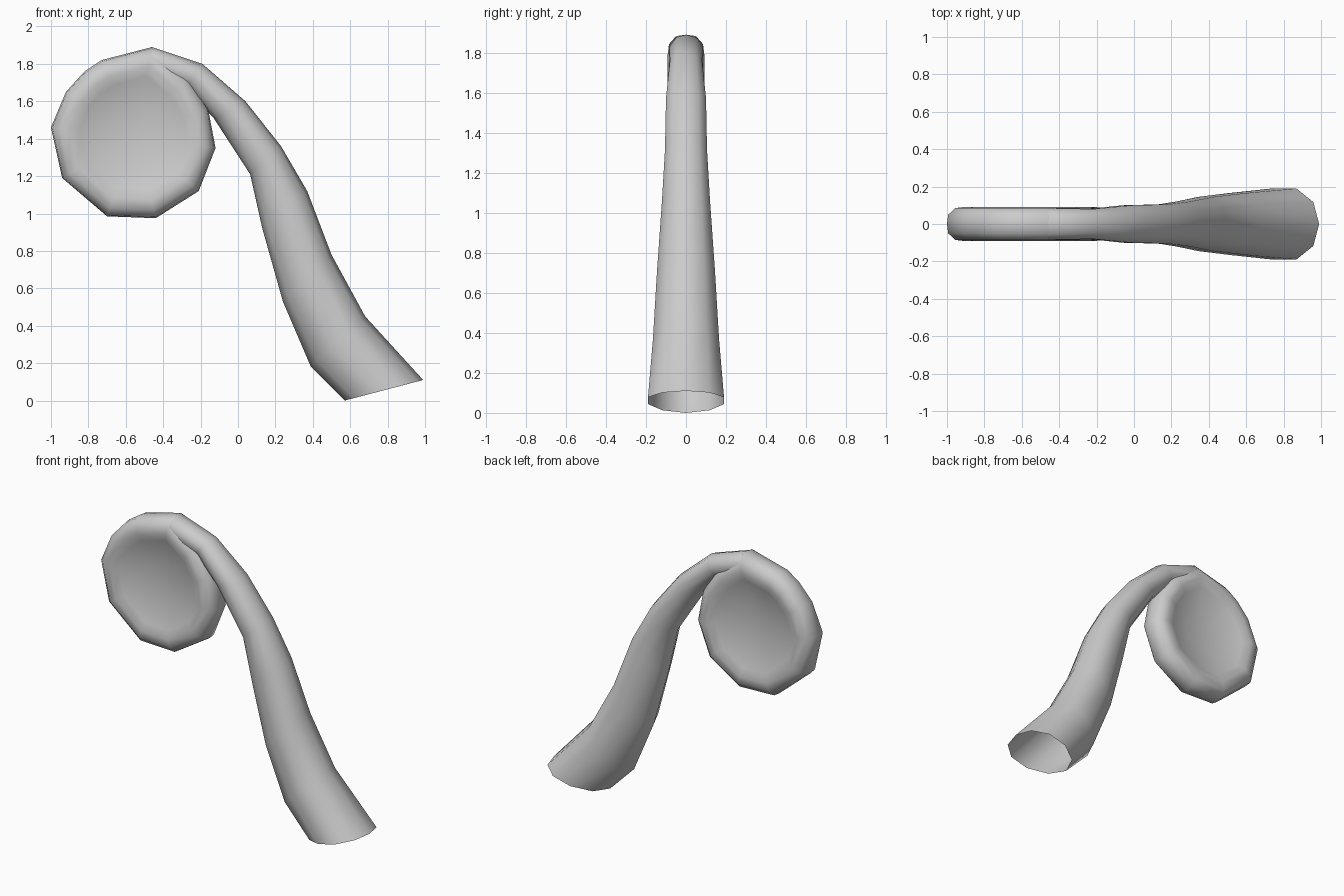
import bpy, bmesh, math
from mathutils import Vector

cube = bpy.data.objects.get("Cube")
if cube:
    bpy.data.objects.remove(cube)

grey = bpy.data.materials.new("plain grey")
grey.use_nodes = True
colour = (0.6, 0.6, 0.6, 1)
grey.diffuse_color = colour
grey.node_tree.nodes["Principled BSDF"].inputs["Base Color"].default_value = colour


def finish(bm, name):
    bmesh.ops.recalc_face_normals(bm, faces=bm.faces)
    mesh = bpy.data.meshes.new(name)
    bm.to_mesh(mesh)
    bm.free()
    mesh.materials.append(grey)
    mesh.shade_smooth()
    obj = bpy.data.objects.new(name, mesh)
    bpy.context.collection.objects.link(obj)
    return obj


def bridge(bm, rings):
    for a, b in zip(rings, rings[1:]):
        n = len(a)
        for i in range(n):
            j = (i + 1) % n
            bm.faces.new((a[i], a[j], b[j], b[i]))


# Stalk: ten-sided tube, open at the foot; outer x, z, inner x, z, half width
stations = [
    (0.99, 0.11, 0.57, 0.00, 0.19),
    (0.68, 0.45, 0.39, 0.18, 0.165),
    (0.50, 0.78, 0.24, 0.53, 0.145),
    (0.37, 1.12, 0.13, 0.92, 0.12),
    (0.23, 1.36, 0.065, 1.21, 0.105),
    (0.04, 1.60, -0.13, 1.51, 0.10),
    (-0.19, 1.80, -0.28, 1.67, 0.08),
    (-0.46, 1.89, -0.45, 1.72, 0.085),
    (-0.66, 1.82, -0.62, 1.74, 0.04),
]
SIDES = 10
bm = bmesh.new()
rings = []
for ox, oz, ix, iz, width in stations:
    outer, inner = Vector((ox, 0, oz)), Vector((ix, 0, iz))
    ring = []
    for k in range(SIDES):
        a = math.tau * k / SIDES
        along = math.cos(a) + 0.12 * math.sin(a) ** 2
        p = (outer + inner) / 2 + (outer - inner) / 2 * along
        p.y = width * math.sin(a) / 0.951
        ring.append(bm.verts.new(p))
    rings.append(ring)
bridge(bm, rings)
bm.faces.new(rings[-1])
finish(bm, "stalk")

# Curled head: rounded rim around a dished web, same on both sides
outline = [
    (-0.46, 1.89), (-0.73, 1.82), (-0.82, 1.76), (-0.92, 1.65),
    (-1.00, 1.46), (-0.94, 1.19), (-0.70, 0.985), (-0.44, 0.975),
    (-0.21, 1.12), (-0.12, 1.35), (-0.16, 1.56), (-0.27, 1.74),
]
section = [(0.985, 0.05), (0.90, 0.085), (0.78, 0.092), (0.66, 0.07), (0.35, 0.04)]
profile = ([(r, -y) for r, y in reversed(section)] + [(1, 0)] + section)
cx, cz = -0.55, 1.42
bm = bmesh.new()
rings = [[bm.verts.new((cx + (x - cx) * r, y, cz + (z - cz) * r)) for x, z in outline]
         for r, y in profile]
bridge(bm, rings)
for ring, y in ((rings[0], -0.03), (rings[-1], 0.03)):
    hub = bm.verts.new((cx, y, cz))
    for i, v in enumerate(ring):
        bm.faces.new((v, ring[(i + 1) % len(ring)], hub))
finish(bm, "curled_head")
